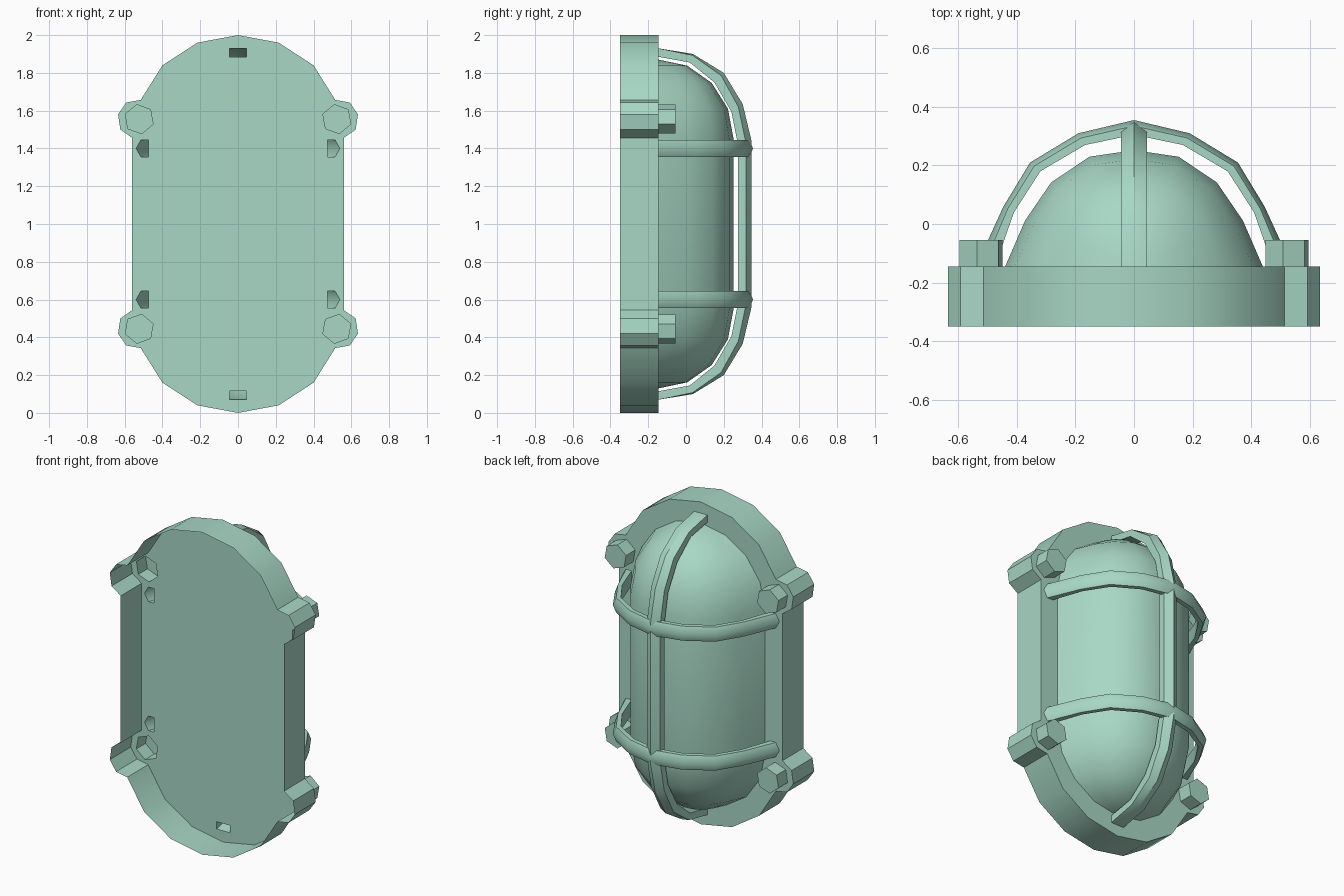
import bpy
import bmesh
from math import sin, cos, radians

old = bpy.data.objects.get("Cube")
if old:
    bpy.data.objects.remove(old, do_unlink=True)

# One pale green paint for everything
paint = bpy.data.materials.new("pale_green")
paint.use_nodes = True
COLOUR = (0.39, 0.68, 0.56, 1)
paint.diffuse_color = COLOUR
paint.node_tree.nodes["Principled BSDF"].inputs["Base Color"].default_value = COLOUR

FRONT, BACK, BOLT_TOP = -0.35, -0.145, -0.055
MID = 1.0


def finish(bm, name, angle=35):
    bmesh.ops.remove_doubles(bm, verts=bm.verts, dist=0.0005)
    bmesh.ops.recalc_face_normals(bm, faces=bm.faces)
    mesh = bpy.data.meshes.new(name)
    bm.to_mesh(mesh)
    bm.free()
    mesh.materials.append(paint)
    ob = bpy.data.objects.new(name, mesh)
    bpy.context.collection.objects.link(ob)
    bpy.ops.object.select_all(action='DESELECT')
    ob.select_set(True)
    bpy.context.view_layer.objects.active = ob
    bpy.ops.object.shade_smooth_by_angle(angle=radians(angle))
    return ob


def skin(bm, rings, closed=True):
    """Join a row of equal cross-sections with quads."""
    rows = [[bm.verts.new(p) for p in ring] for ring in rings]
    n = len(rows[0])
    for a, b in zip(rows, rows[1:]):
        for i in range(n if closed else n - 1):
            j = (i + 1) % n
            bm.faces.new((a[i], a[j], b[j], b[i]))
    return rows


def mirrored(points):
    """Continue a half path, ending on the axis, to the other side."""
    return points + [(-u, v) for u, v in reversed(points) if u > 0]


def bar_rings(outer, inner, ridge, place):
    """Five-sided sections: flat inside, ridged outside."""
    half = 0.045
    rings = []
    for (ou, ov), (iu, iv), r in zip(outer, inner, ridge):
        su, sv = iu + (ou - iu) * r, iv + (ov - iv) * r
        section = [(iu, iv, -half), (su, sv, -half), (ou, ov, 0),
                   (su, sv, half), (iu, iv, half)]
        rings.append([place(*p) for p in section])
    return rings


# Guard bar paths, as (across, depth)
hoop_out = mirrored([(0.54, BACK), (0.446, 0.06), (0.355, 0.21), (0.19, 0.31), (0, 0.355)])
hoop_in = mirrored([(0.475, BACK), (0.41, 0.04), (0.32, 0.18), (0.167, 0.27), (0, 0.305)])
long_out = mirrored([(0.93, BACK), (0.90, 0.037), (0.80, 0.20), (0.635, 0.30), (0.435, 0.348)])
long_in = mirrored([(0.885, BACK), (0.855, 0.02), (0.75, 0.15), (0.595, 0.24), (0.42, 0.275)])
fade = [1, 0.85, 0.72, 0.62, 0.58]

bars = {"long_guard_bar": bar_rings(long_out, long_in, fade + fade[::-1],
                                    lambda u, v, w: (w, v, MID + u))}
for name, z in (("upper_guard_bar", 1.4), ("lower_guard_bar", 0.6)):
    bars[name] = bar_rings(hoop_out, hoop_in, [0.6] * len(hoop_out),
                           lambda u, v, w, z=z: (u, v, z + w))

holes = []
for name, rings in bars.items():
    bm = bmesh.new()
    skin(bm, rings)
    finish(bm, name, 50 if "long" not in name else 30)
    holes += [rings[0], rings[-1]]

# Hexagonal bolts, open towards the hollow back plate
for side, x in (("left", 0.523), ("right", -0.523)):
    for level, s in (("upper", 1), ("lower", -1)):
        rings = []
        for y in (BACK, BOLT_TOP):
            rings.append([(x + 0.078 * cos(radians(a)), y,
                           MID + s * (0.555 + 0.078 * sin(radians(a))))
                          for a in range(-20, 340, 60)])
        bm = bmesh.new()
        rows = skin(bm, rings)
        bm.faces.new(rows[-1])
        finish(bm, f"{level}_{side}_bolt", 30)
        holes.append(rings[0])

# Mounting plate: rounded outline with four bolt lugs, hollow at the front
quarter = [(0, 1), (0.215, 0.96), (0.40, 0.84), (0.515, 0.657), (0.592, 0.643),
           (0.635, 0.58), (0.623, 0.5), (0.56, 0.456)]
half_line = quarter + [(x, -z) for x, z in reversed(quarter)]
outline = half_line + [(-x, z) for x, z in reversed(half_line[1:-1])]
bm = bmesh.new()
rows = skin(bm, [[(x, y, MID + z) for x, z in outline] for y in (FRONT, BACK)])
rim = rows[-1]
edges = [bm.edges.get((rim[i - 1], rim[i])) for i in range(len(rim))]
for loop in holes:
    vs = [bm.verts.new(p) for p in loop]
    edges += [bm.edges.new((vs[i - 1], vs[i])) for i in range(len(vs))]
bmesh.ops.triangle_fill(bm, edges=edges, use_beauty=True, normal=(0, 1, 0))
bmesh.ops.dissolve_limit(bm, angle_limit=0.01, verts=bm.verts, edges=bm.edges)
finish(bm, "mounting_plate", 30)

# Domed cover: arched section, closed by a rounded cap at each end
arch = mirrored([(0.44, 0), (0.372, 0.157), (0.283, 0.287), (0.152, 0.375), (0, 0.397)])
ends = [(cos(radians(a)), 0.45 + 0.42 * sin(radians(a))) for a in (90, 67.5, 45, 22.5, 0)]
stations = ends + [(k, -z) for k, z in reversed(ends)]
bm = bmesh.new()
skin(bm, [[(x * k, BACK + y * k, MID + z) for x, y in arch] for k, z in stations], False)
finish(bm, "domed_cover", 40)
